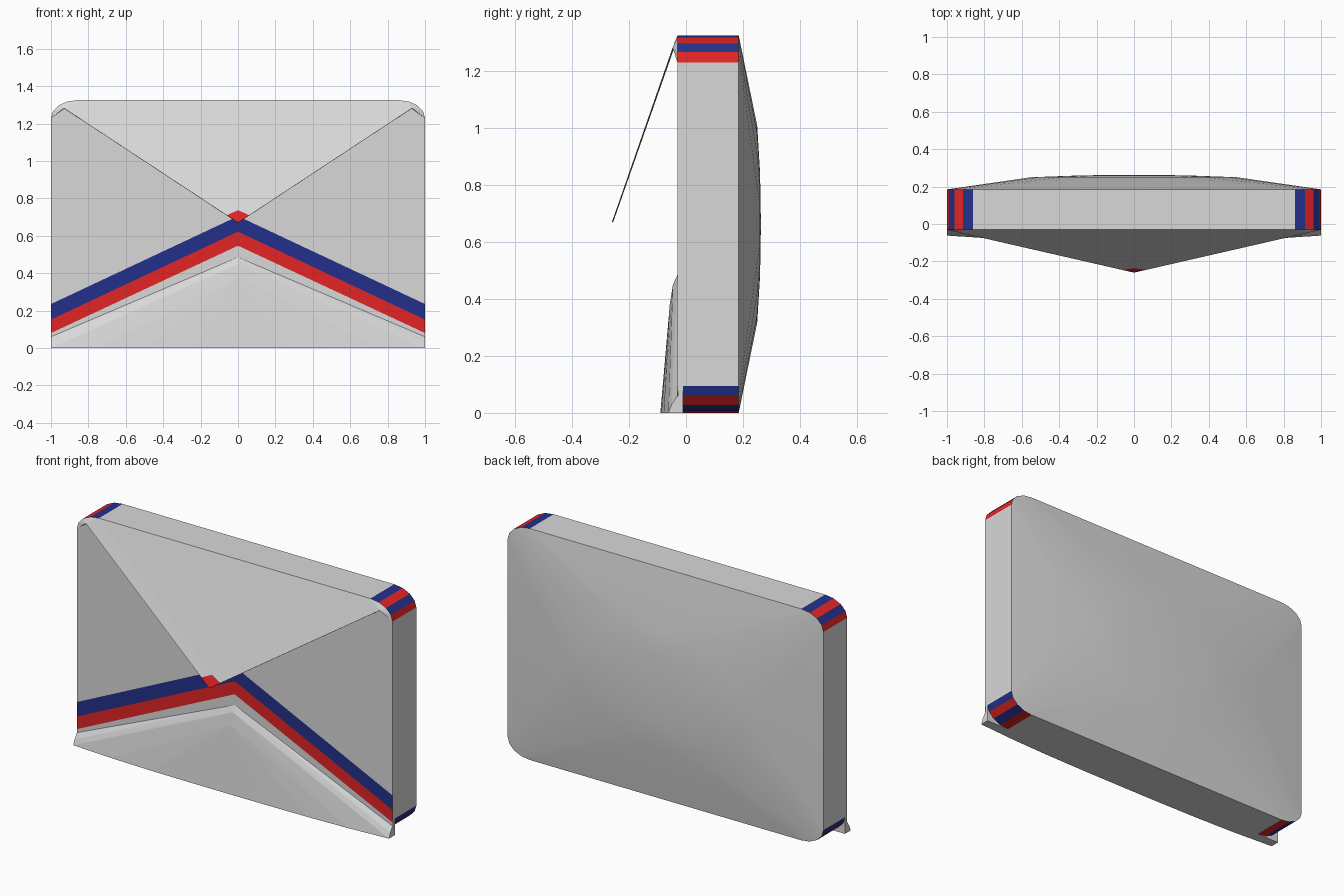
import bpy, bmesh
from math import sin, cos, pi
from mathutils import Vector

cube = bpy.data.objects.get("Cube")
if cube:
    bpy.data.objects.remove(cube)

TOP, FRONT, BACK = 1.325, -0.03, 0.185
RX, RZ, SEG = 0.14, 0.095, 4
GREY, RED, BLUE = range(3)


def material(name, rgb):
    m = bpy.data.materials.new(name)
    m.use_nodes = True
    m.diffuse_color = (*rgb, 1)
    m.node_tree.nodes["Principled BSDF"].inputs["Base Color"].default_value = (*rgb, 1)
    return m


MATS = [material("paper grey", (0.69, 0.69, 0.69)),
        material("stripe red", (0.77, 0.018, 0.018)),
        material("stripe blue", (0.017, 0.03, 0.26))]


def finish(bm, name):
    me = bpy.data.meshes.new(name)
    bm.to_mesh(me)
    bm.free()
    for m in MATS:
        me.materials.append(m)
    ob = bpy.data.objects.new(name, me)
    bpy.context.collection.objects.link(ob)
    return ob


def add_face(bm, points, mat=GREY, facing=None):
    f = bm.faces.new([bm.verts.new(p) for p in points])
    f.normal_update()
    if facing and f.normal.dot(Vector(facing)) < 0:
        f.normal_flip()
    f.material_index = mat
    return f


def hull(name, points):
    bm = bmesh.new()
    for p in points:
        bm.verts.new(p)
    res = bmesh.ops.convex_hull(bm, input=bm.verts[:])
    loose = {g for g in res["geom_interior"] + res["geom_unused"]
             if isinstance(g, bmesh.types.BMVert)}
    bmesh.ops.delete(bm, geom=list(loose), context='VERTS')
    bmesh.ops.recalc_face_normals(bm, faces=bm.faces[:])
    return bm


def corner(q):
    """Points of one rounded corner, counted anticlockwise from top +x."""
    sx = 1 if q in (0, 3) else -1
    cx = sx * (1 - RX)
    cz = TOP - RZ if q < 2 else RZ
    return [(cx + RX * cos(a), cz + RZ * sin(a))
            for a in [(q + i / SEG) * pi / 2 for i in range(SEG + 1)]]


rim = [p for q in range(4) for p in corner(q)]

# Side wall, with striped rounded corners
bm = bmesh.new()
front = [bm.verts.new((x, FRONT, z)) for x, z in rim]
back = [bm.verts.new((x, BACK, z)) for x, z in rim]
for i in range(len(rim)):
    j = (i + 1) % len(rim)
    f = bm.faces.new((front[i], front[j], back[j], back[i]))
    q, k = divmod(i, SEG + 1)
    if k < SEG:
        first = RED if q in (0, 3) else BLUE
        f.material_index = first if k % 2 == 0 else RED + BLUE - first
bmesh.ops.recalc_face_normals(bm, faces=bm.faces[:])
finish(bm, "side_wall")

# Bulging back
pts = [(x, BACK, z) for x, z in rim]
for rx, rz, y in ((0.55, 0.345, 0.25), (0.28, 0.18, 0.26)):
    pts += [(rx * cos(a), y, TOP / 2 + rz * sin(a))
            for a in [i * pi / 8 for i in range(16)]]
pts.append((0, 0.263, TOP / 2))
bm = hull("back_panel", pts)
base = [f for f in bm.faces if all(v.co.y < BACK + 0.001 for v in f.verts)]
bmesh.ops.delete(bm, geom=base, context='FACES')
dome = finish(bm, "back_panel")
bpy.ops.object.select_all(action='DESELECT')
dome.select_set(True)
bpy.context.view_layer.objects.active = dome
bpy.ops.object.shade_smooth_by_angle(angle=pi / 6)

# Front panel with chevron stripes, mirrored halves
bm = bmesh.new()
side_z = [0, 0.08, 0.152, 0.235]
apex_z = [0, 0.547, 0.622, 0.705]
for s in (1, -1):
    for k, mat in enumerate((GREY, RED, BLUE)):
        quad = [(0, apex_z[k]), (s, side_z[k]), (s, side_z[k + 1]), (0, apex_z[k + 1])]
        if k == 0:
            quad[0:2] = [(0, 0), (s, 0)]
        add_face(bm, [(x, FRONT, z) for x, z in quad], mat, (0, -1, 0))
    upper = [(0, apex_z[3]), (s, side_z[3])] + [(s * x, z) for x, z in corner(0)] + [(0, TOP)]
    add_face(bm, [(x, FRONT, z) for x, z in upper], GREY, (0, -1, 0))
finish(bm, "front_panel")

# Puffed lower pocket
pts = [(0, FRONT, 0.485), (0, -0.046, 0.45), (0, -0.057, 0.38)]
pts += [(x / 4, -0.09 + 0.028 * abs(x / 4) ** 3, 0) for x in range(-4, 5)]
for s in (1, -1):
    pts += [(s, FRONT, 0.06), (s, -0.05, 0.03), (s, -0.01, 0)]
finish(hull("lower_pocket", pts), "lower_pocket")

# Small folded ears behind the square lower corners
for s, side in ((1, "left"), (-1, "right")):
    name = side + "_ear"
    finish(hull(name, [(s, -0.028, 0), (s, -0.028, 0.22), (s, -0.01, 0), (s, -0.01, 0.09),
                       (s * 0.86, -0.028, 0), (s * 0.86, -0.01, 0)]), name)

# Open flap with a red tip
TIP = Vector((0, -0.26, 0.67))
flap_corner = Vector((0.93, -0.047, 1.282))
flip = Vector((-1, 1, 1))
bm = bmesh.new()
edge = TIP.lerp(flap_corner, 0.065)
peak = Vector((0, -0.236, 0.737))
hinge = Vector((1 - RX, FRONT, TOP))
out = (0, -1, 0.3)
add_face(bm, [TIP, edge, peak, edge * flip], RED, out)
add_face(bm, [peak, hinge, hinge * flip], GREY, out)
for m in (Vector((1, 1, 1)), flip):
    add_face(bm, [p * m for p in (peak, edge, flap_corner, hinge)], GREY, out)
    # folded gusset between flap and rounded corner
    arc = [Vector((x, FRONT, z)) for x, z in corner(0)]
    for a, b in zip(arc, arc[1:]):
        add_face(bm, [a * m, b * m, flap_corner * m], GREY, out)
bmesh.ops.remove_doubles(bm, verts=bm.verts[:], dist=0.0005)
flap = finish(bm, "flap")
thick = flap.modifiers.new("paper thickness", 'SOLIDIFY')
thick.thickness = 0.004
